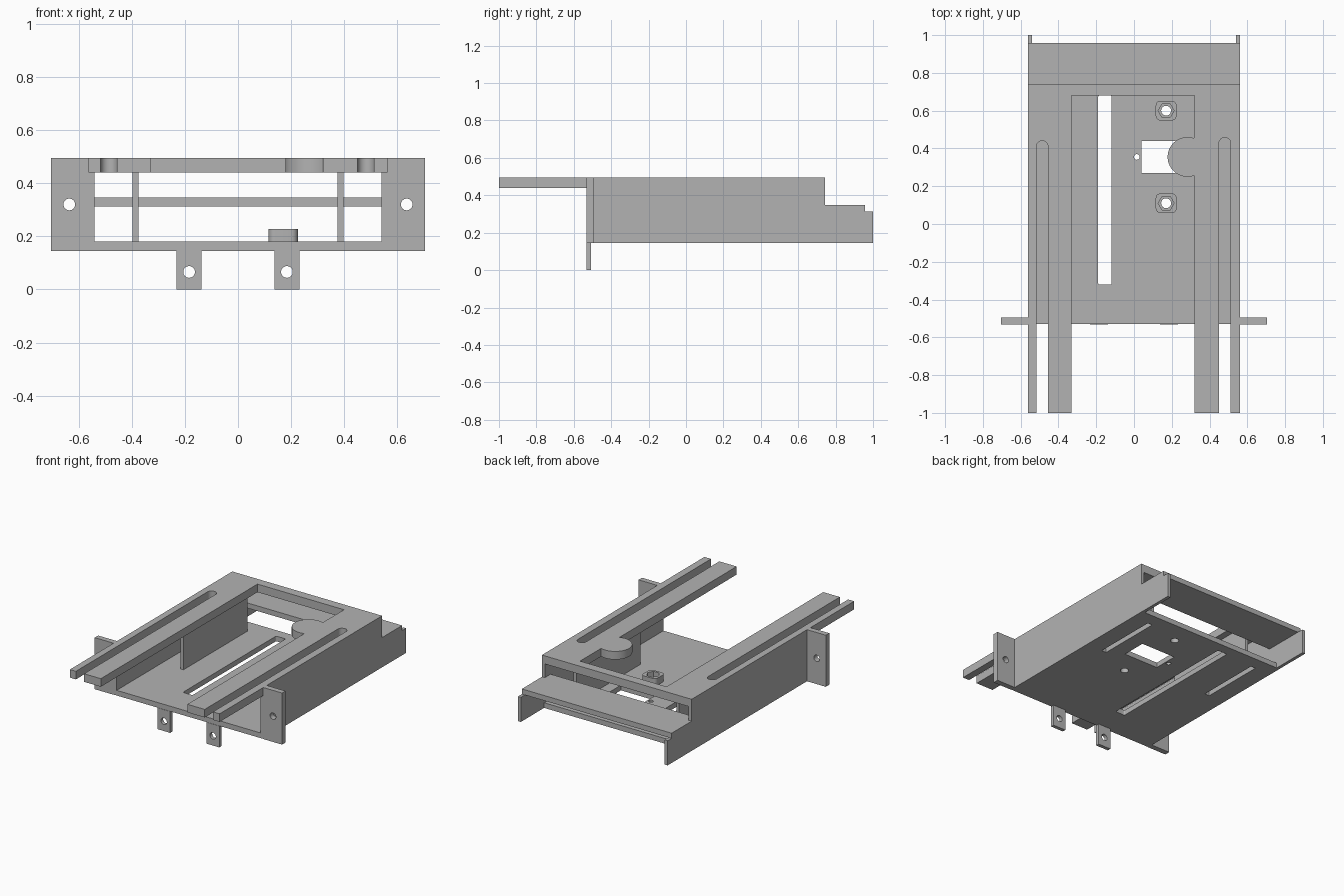
import bpy, bmesh, math
from mathutils import Matrix

cube = bpy.data.objects.get("Cube")
if cube:
    bpy.data.objects.remove(cube, do_unlink=True)

grey = bpy.data.materials.new("matte_grey")
grey.use_nodes = True
colour = (0.45, 0.45, 0.45, 1)
grey.diffuse_color = colour
grey.node_tree.nodes["Principled BSDF"].inputs["Base Color"].default_value = colour

# Columns send (u, v, depth) to model axes
FRAMES = {
    "z": Matrix.Identity(4),
    "y": Matrix(((1, 0, 0, 0), (0, 0, 1, 0), (0, 1, 0, 0), (0, 0, 0, 1))),
    "x": Matrix(((0, 0, 1, 0), (1, 0, 0, 0), (0, 1, 0, 0), (0, 0, 0, 1))),
}


def rect(u0, u1, v0, v1):
    return [(u0, v0), (u1, v0), (u1, v1), (u0, v1)]


def arc(u, v, r, start=0, end=360, n=32):
    """Points on an arc; a full turn leaves out the repeated last point."""
    count = n if end - start == 360 else n + 1
    angles = [math.radians(start + (end - start) * i / n) for i in range(count)]
    return [(u + r * math.cos(a), v + r * math.sin(a)) for a in angles]


def rounded_rect(u0, u1, v0, v1, r):
    corners = [(u1 - r, v1 - r), (u0 + r, v1 - r), (u0 + r, v0 + r), (u1 - r, v0 + r)]
    return [p for i, c in enumerate(corners) for p in arc(*c, r, 90 * i, 90 * i + 90, 6)]


def plate(name, loops, low, high, axis="z"):
    """Extruded outline; the loops after the first are holes."""
    curve = bpy.data.curves.new(name, "CURVE")
    curve.dimensions = "2D"
    curve.fill_mode = "BOTH"
    curve.extrude = (high - low) / 2
    for loop in loops:
        spline = curve.splines.new("POLY")
        spline.points.add(len(loop) - 1)
        for point, (u, v) in zip(spline.points, loop):
            point.co = (u, v, 0, 1)
        spline.use_cyclic_u = True
    source = bpy.data.objects.new(name + "_outline", curve)
    bpy.context.collection.objects.link(source)
    graph = bpy.context.evaluated_depsgraph_get()
    mesh = bpy.data.meshes.new_from_object(source.evaluated_get(graph))
    bpy.data.objects.remove(source, do_unlink=True)
    mesh.transform(FRAMES[axis] @ Matrix.Translation((0, 0, (low + high) / 2)))
    bm = bmesh.new()
    bm.from_mesh(mesh)
    bmesh.ops.remove_doubles(bm, verts=bm.verts, dist=0.0002)
    bmesh.ops.recalc_face_normals(bm, faces=bm.faces)
    bm.to_mesh(mesh)
    bm.free()
    mesh.materials.clear()
    mesh.materials.append(grey)
    obj = bpy.data.objects.new(name, mesh)
    bpy.context.collection.objects.link(obj)
    bpy.ops.object.select_all(action="DESELECT")
    obj.select_set(True)
    bpy.context.view_layer.objects.active = obj
    bpy.ops.object.shade_smooth_by_angle(angle=math.radians(30))
    return obj


BOTTOM, FLOOR, RAIL, TOP = 0.145, 0.18, 0.44, 0.495
HALF, INNER = 0.562, 0.54
POSTS = [(0.17, 0.60), (0.17, 0.11)]

# Floor with its slots, window and screw holes
holes = [
    rounded_rect(-0.19, -0.118, -0.32, 0.68, 0.008),
    rect(0.04, 0.30, 0.27, 0.44),
    arc(0.015, 0.355, 0.015),
    rect(0.405, 0.44, 0.21, 0.66),
    rect(-0.44, -0.405, 0.21, 0.66),
] + [arc(u, v, 0.026) for u, v in POSTS]
plate("floor", [rect(-INNER, INNER, -0.53, 0.75)] + holes, BOTTOM, FLOOR)

# Nut holders: rounded blocks with a hexagonal pocket
for i, (u, v) in enumerate(POSTS):
    block = rounded_rect(u - 0.055, u + 0.055, v - 0.052, v + 0.052, 0.025)
    plate(f"nut_holder_{i + 1}", [block, arc(u, v, 0.042, n=6)], FLOOR, 0.228)

# Top frame: slotted rails joined at the back, with a round tab on one rail
frame = [(-HALF, 0.742), (-HALF, -1), (-0.517, -1)]
frame += arc(-0.486, 0.41, 0.031, 0, 180, 16)[::-1]
frame += [(-0.455, -1), (-0.33, -1), (-0.33, 0.68), (0.32, 0.68)]
frame += arc(0.283, 0.355, 0.105, 70, 290, 32)
frame += [(0.32, -1), (0.45, -1)]
frame += arc(0.481, 0.427, 0.031, 0, 180, 16)[::-1]
frame += [(0.512, -1), (HALF, -1), (HALF, 0.742)]
plate("top_frame", [frame], RAIL, TOP)

# Rear shelf
plate("rear_shelf", [rect(-INNER, INNER, 0.68, 0.957)], 0.312, 0.347)

# Stepped side walls, ribs, mounting ears and front tabs
wall = [(-0.53, BOTTOM), (1, BOTTOM), (1, 0.312), (0.957, 0.312), (0.957, 0.347),
        (0.742, 0.347), (0.742, RAIL), (-0.53, RAIL)]
for side, s in (("left", 1), ("right", -1)):
    def span(a, b):
        return sorted((s * a, s * b))

    plate(side + "_wall", [wall], *span(INNER, HALF), "x")
    plate(side + "_rib", [rect(-0.05, 0.64, FLOOR, RAIL)], *span(0.375, 0.397), "x")
    ear = rect(*span(HALF, 0.703), BOTTOM, TOP)
    plate(side + "_ear", [ear, arc(s * 0.635, 0.32, 0.022)], -0.532, -0.495, "y")
    tab = rect(*span(0.137, 0.232), 0, BOTTOM)
    plate(side + "_tab", [tab, arc(s * 0.184, 0.066, 0.022)], -0.532, -0.508, "y")
